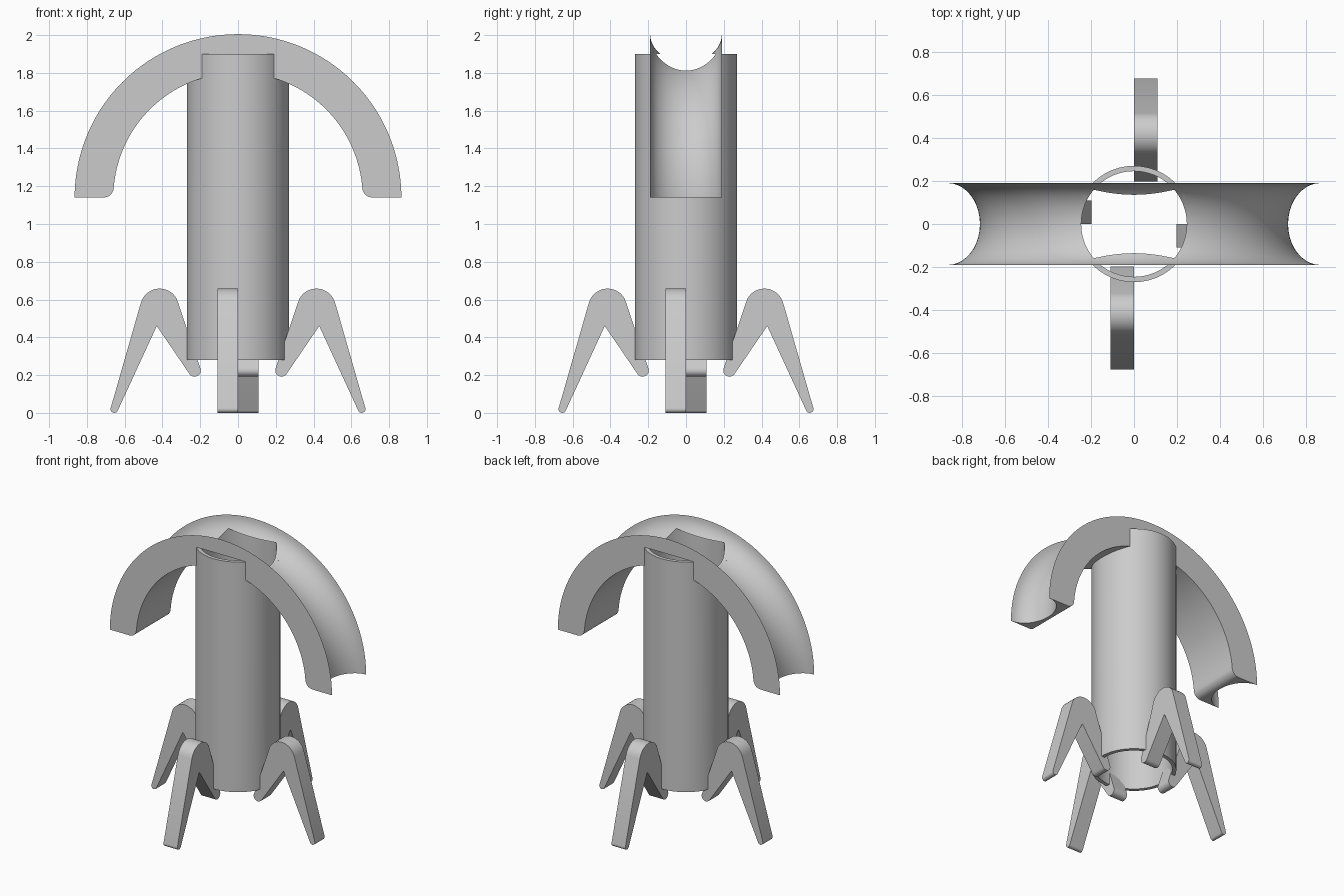
import bpy, bmesh
from math import sin, cos, pi, sqrt, radians
from mathutils import Matrix

if "Cube" in bpy.data.objects:
    bpy.data.objects.remove(bpy.data.objects["Cube"])

Z0, R_OUT, R_IN, HALF, DIP = 1.14, 0.865, 0.66, 0.19, 0.15


def finish(bm, name):
    bmesh.ops.recalc_face_normals(bm, faces=bm.faces[:])
    me = bpy.data.meshes.new(name)
    bm.to_mesh(me)
    bm.free()
    ob = bpy.data.objects.new(name, me)
    bpy.context.collection.objects.link(ob)
    return ob


def smooth(ob):
    bpy.ops.object.select_all(action='DESELECT')
    ob.select_set(True)
    bpy.context.view_layer.objects.active = ob
    bpy.ops.object.shade_smooth_by_angle(angle=radians(30))


def cut(ob, cutter):
    m = ob.modifiers.new("cut", 'BOOLEAN')
    m.operation, m.solver, m.object = 'DIFFERENCE', 'EXACT', cutter
    bpy.context.view_layer.objects.active = ob
    bpy.ops.object.modifier_apply(modifier=m.name)
    bpy.data.objects.remove(cutter)


def cylinder(name, r, z1, z2):
    bm = bmesh.new()
    bmesh.ops.create_cone(bm, cap_ends=True, segments=96, radius1=r, radius2=r,
                          depth=z2 - z1, matrix=Matrix.Translation((0, 0, (z1 + z2) / 2)))
    return finish(bm, name)


def sweep(name, angles, closing_radius):
    """Half ring with a trough-shaped edge; the other edge lies at closing_radius(angle)."""
    bm = bmesh.new()
    rings = []
    for a in angles:
        sec = [(-HALF * cos(pi * i / 20), R_OUT - DIP * sin(pi * i / 20)) for i in range(21)]
        # matching closing edge, so that the walls are quads
        sec += [(y, closing_radius(a)) for y, r in reversed(sec)]
        rings.append([bm.verts.new((r * cos(a), y, Z0 + r * sin(a))) for y, r in sec])
    n = len(rings[0])
    for p, q in zip(rings, rings[1:]):
        for i in range(n):
            j = (i + 1) % n
            bm.faces.new((p[i], p[j], q[j], q[i]))
    for ring in (rings[0], rings[-1]):
        for i in range(20):
            bm.faces.new((ring[i], ring[i + 1], ring[n - 2 - i], ring[n - 1 - i]))
    return finish(bm, name)


def rounded_inner(a):
    # rounded inner corner at both ends of the arch
    h, f = R_IN * sin(a), 0.05
    return R_IN + f - sqrt(f * f - (f - h) ** 2) if 0 <= h < f else R_IN


# arched trough, bored through by the tube
ends = [0, 0.004, 0.012, 0.024, 0.04, 0.056]
mid = [0.076 + (pi - 0.152) * i / 72 for i in range(73)]
arch = sweep("arched_trough", ends + mid + [pi - e for e in reversed(ends)], rounded_inner)
cut(arch, cylinder("bore_cutter", 0.245, 0.1, 1.9))
smooth(arch)

# open tube, cleared where the trough runs over it
tube = cylinder("tube", 0.27, 0.28, 1.9)
cut(tube, cylinder("bore_cutter", 0.245, 0.1, 2.1))
cut(tube, sweep("trough_cutter", [pi * i / 80 for i in range(81)], lambda a: 1.2))
smooth(tube)


def arc(cx, cz, r, a1, a2, n):
    return [(cx + r * cos(radians(a1 + (a2 - a1) * i / n)),
             cz + r * sin(radians(a1 + (a2 - a1) * i / n))) for i in range(n + 1)]


# four bent legs, each offset to one side in a pinwheel
profile = (arc(0.655, 0.02, 0.02, -155, 15, 8)        # foot
           + arc(0.415, 0.555, 0.103, 17, 152, 14)    # knee
           + arc(0.23, 0.225, 0.033, 152, 325, 10)    # inner end
           + [(0.43, 0.46)])                          # notch under the knee
for k, side in enumerate(("right", "back", "left", "front")):
    bm = bmesh.new()
    face = bm.faces.new([bm.verts.new((x, -0.108, z)) for x, z in profile])
    ext = bmesh.ops.extrude_face_region(bm, geom=[face])
    bmesh.ops.translate(bm, vec=(0, 0.108, 0),
                        verts=[v for v in ext["geom"] if isinstance(v, bmesh.types.BMVert)])
    bm.transform(Matrix.Rotation(k * pi / 2, 4, 'Z'))
    smooth(finish(bm, side + "_leg"))
